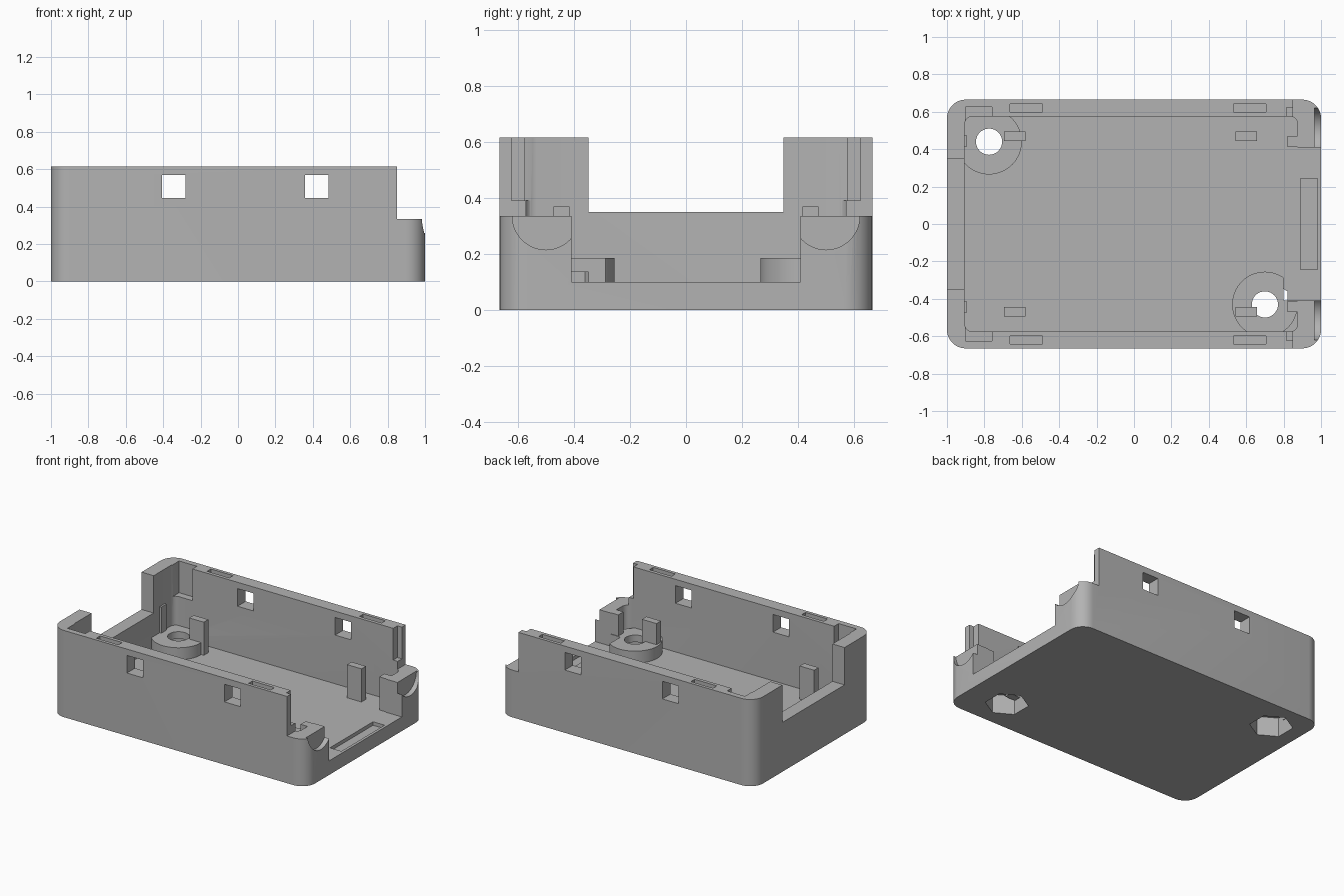
import bpy, bmesh
from math import cos, sin, pi, radians

if "Cube" in bpy.data.objects:
    bpy.data.objects.remove(bpy.data.objects["Cube"])

grey = bpy.data.materials.new("case_grey")
grey.use_nodes = True
colour = (0.45, 0.45, 0.45, 1)
grey.diffuse_color = colour
grey.node_tree.nodes["Principled BSDF"].inputs["Base Color"].default_value = colour


def prism(name, outline, low, high, along_x=False):
    """Extrude a closed 2D outline along z, or along x when asked."""
    bm = bmesh.new()
    verts = [bm.verts.new((low, a, b) if along_x else (a, b, low)) for a, b in outline]
    face = bm.faces.new(verts)
    top = bmesh.ops.extrude_face_region(bm, geom=[face])["geom"]
    shift = (high - low, 0, 0) if along_x else (0, 0, high - low)
    bmesh.ops.translate(bm, verts=[v for v in top if isinstance(v, bmesh.types.BMVert)], vec=shift)
    bmesh.ops.recalc_face_normals(bm, faces=bm.faces)
    mesh = bpy.data.meshes.new(name)
    bm.to_mesh(mesh)
    bm.free()
    obj = bpy.data.objects.new(name, mesh)
    bpy.context.collection.objects.link(obj)
    mesh.materials.append(grey)
    return obj


def box(name, x0, x1, y0, y1, z0, z1):
    return prism(name, [(x0, y0), (x1, y0), (x1, y1), (x0, y1)], z0, z1)


def mirrored_boxes(name, x0, x1, y0, y1, z0, z1):
    return [box(name + "_back", x0, x1, y0, y1, z0, z1),
            box(name + "_front", x0, x1, -y1, -y0, z0, z1)]


def ring(cx, cy, radius, sides, turn=0):
    return [(cx + radius * cos(turn + 2 * pi * i / sides),
             cy + radius * sin(turn + 2 * pi * i / sides)) for i in range(sides)]


def rounded(x0, x1, y0, y1, r, steps=10):
    corners = [(x1 - r, y1 - r), (x0 + r, y1 - r), (x0 + r, y0 + r), (x1 - r, y0 + r)]
    return [(cx + r * cos(pi / 2 * (k + i / steps)), cy + r * sin(pi / 2 * (k + i / steps)))
            for k, (cx, cy) in enumerate(corners) for i in range(steps + 1)]


def activate(obj):
    bpy.ops.object.select_all(action="DESELECT")
    obj.select_set(True)
    bpy.context.view_layer.objects.active = obj


def carve(obj, cutters):
    activate(obj)
    for cutter in cutters:
        mod = obj.modifiers.new("cut", "BOOLEAN")
        mod.operation = "DIFFERENCE"
        mod.solver = "EXACT"
        mod.object = cutter
        bpy.ops.object.modifier_apply(modifier=mod.name)


def finish(obj):
    activate(obj)
    bpy.ops.object.shade_smooth_by_angle(angle=radians(30))


FLOOR, STEP, RIM = 0.10, 0.335, 0.615
BOSSES = {"back_left_boss": (-0.775, 0.44), "front_right_boss": (0.70, -0.43)}

# Main shell and the openings in its end walls
shell = prism("case_shell", rounded(-1, 1, -0.665, 0.665, 0.1), 0, RIM)
end_opening = box("end_opening", 0.80, 1.1, -0.408, 0.408, FLOOR, 1)
cuts = [
    prism("cavity", rounded(-0.905, 0.875, -0.575, 0.575, 0.04, 5), FLOOR, 1),
    end_opening,
    box("end_step", 0.85, 1.1, -1, 1, STEP, 1),
    box("rear_notch", -1.1, -0.85, -0.348, 0.348, 0.35, 1),
    box("floor_recess", 0.89, 0.98, -0.242, 0.242, FLOOR - 0.025, 0.2),
]

# Windows through both long walls, and slots in their rims
for x in (-0.343, 0.422):
    cuts.append(box("window", x - 0.063, x + 0.063, -1, 1, 0.445, 0.57))
for x in (-0.575, 0.62):
    cuts += mirrored_boxes("rim_slot", x - 0.087, x + 0.087, 0.60, 0.642, RIM - 0.1, 1)

# Lid tab pockets at the ends of the long walls
cuts += mirrored_boxes("corner_pocket", -0.90, -0.76, 0.55, 0.625, 0.39, 1)
cuts += mirrored_boxes("end_pocket", 0.815, 0.9, 0.55, 0.622, 0.39, 1)

# Scooped round notches on the low end wall
for side in (-1, 1):
    cuts.append(prism("end_scoop", ring(side * 0.50, STEP, 0.12, 48), 0.965, 1.1, True))

# Screw holes and hexagonal nut pockets
screw_cuts = []
for cx, cy in BOSSES.values():
    screw_cuts.append(prism("nut_pocket", ring(cx, cy, 0.14, 6, pi / 6), -0.1, 0.135))
    screw_cuts.append(prism("screw_hole", ring(cx, cy, 0.07, 40), -0.2, 0.4))
carve(shell, cuts + screw_cuts)
finish(shell)

# Screw bosses
for name, (cx, cy) in BOSSES.items():
    boss = prism(name, ring(cx, cy, 0.175, 64), FLOOR, 0.185)
    carve(boss, screw_cuts + [end_opening])
    finish(boss)

# Board support posts
for label, x in (("rear", -0.637), ("end", 0.60)):
    mirrored_boxes(label + "_post", x - 0.057, x + 0.057, 0.445, 0.495, FLOOR, STEP)

# Locating ribs on the rear wall and end stops on the low wall
mirrored_boxes("rear_rib", -0.91, -0.892, 0.415, 0.472, FLOOR, 0.37)
mirrored_boxes("end_stop", 0.82, 0.88, 0.412, 0.47, FLOOR, STEP)

# Helpers are no longer needed
for cutter in cuts + screw_cuts:
    bpy.data.objects.remove(cutter)
